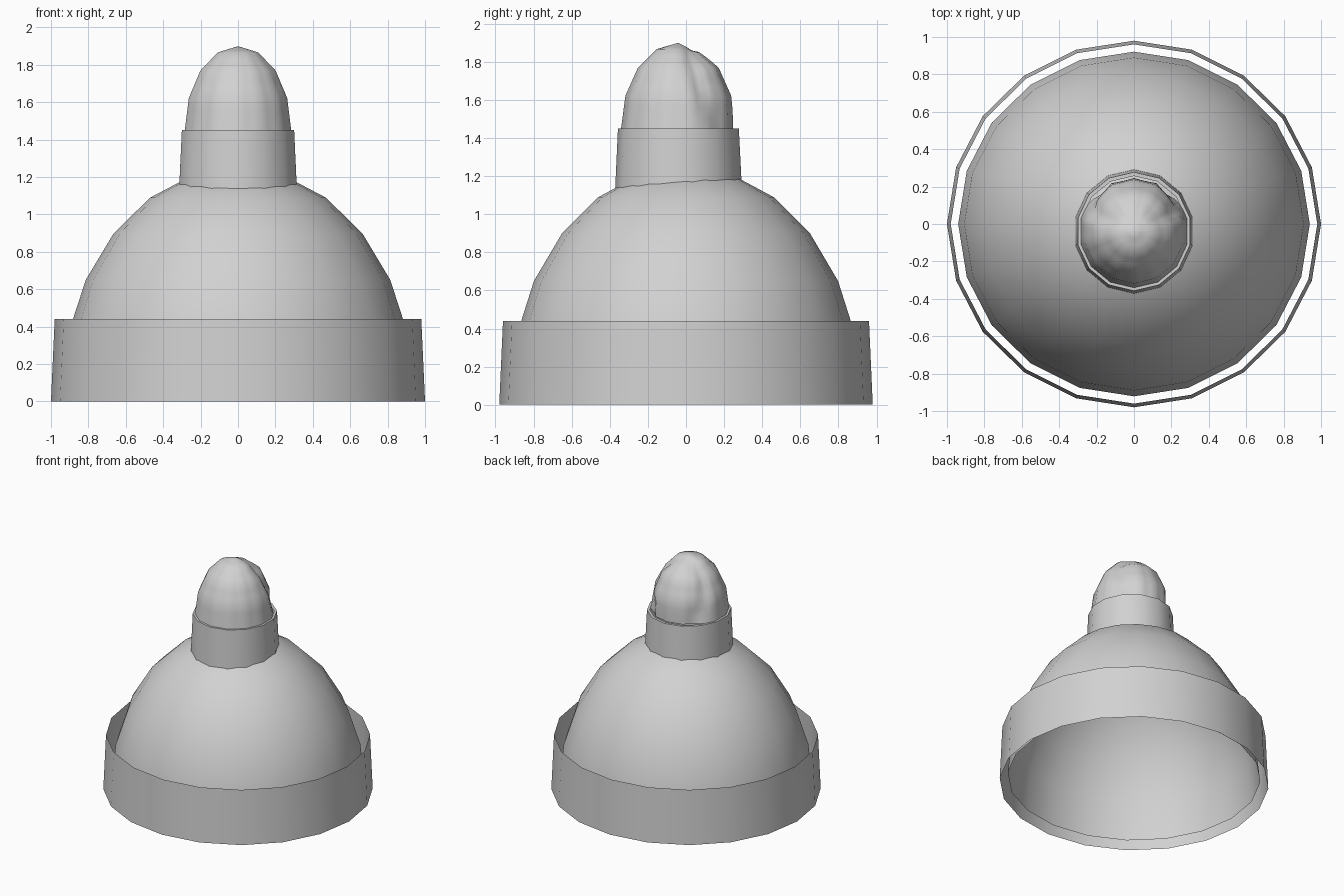
import bpy, bmesh, math

if "Cube" in bpy.data.objects:
    bpy.data.objects.remove(bpy.data.objects["Cube"])

grey = bpy.data.materials.new("light_grey")
grey.diffuse_color = (0.64, 0.64, 0.64, 1)
grey.use_nodes = True
grey.node_tree.nodes["Principled BSDF"].inputs["Base Color"].default_value = grey.diffuse_color


def lathe(name, profile, sides, y_scale=1.0, y_pos=0.0, start=0.0, mold=None):
    """Spin (radius, z) points, listed bottom to top, into a smooth shell."""
    bm = bmesh.new()
    rings = []
    for r, z in profile:
        if r == 0:
            rings.append([bm.verts.new((0, y_pos, z))] * sides)
            continue
        ring = []
        for i in range(sides):
            a = start + 2 * math.pi * i / sides
            ring.append(bm.verts.new((r * math.cos(a), y_pos + r * y_scale * math.sin(a), z)))
        rings.append(ring)
    for low, high in zip(rings, rings[1:]):
        for i in range(sides):
            j = (i + 1) % sides
            loop = [low[i], low[j], high[j], high[i]]
            bm.faces.new(list(dict.fromkeys(loop)))
    if mold:
        mold(bm)
    mesh = bpy.data.meshes.new(name)
    bm.to_mesh(mesh)
    bm.free()
    mesh.materials.append(grey)
    obj = bpy.data.objects.new(name, mesh)
    bpy.context.collection.objects.link(obj)
    bpy.ops.object.select_all(action='DESELECT')
    obj.select_set(True)
    bpy.context.view_layer.objects.active = obj
    bpy.ops.object.shade_smooth_by_angle(angle=math.radians(45))
    return obj


def arc(radius, base, height, steps):
    """Quarter ellipse from the widest ring up to the pole."""
    pts = [(radius * math.cos(math.pi / 2 * k / steps),
            base + height * math.sin(math.pi / 2 * k / steps)) for k in range(steps)]
    return pts + [(0, base + height)]


# Open band around the foot of the dome
lathe("base_ring", [(1.0, 0.0), (0.98, 0.44)], 20, 0.98)

# Hollow main dome
lathe("dome", arc(0.94, 0.05, 1.2, 6), 20, 0.98)


# Collar whose lower edge follows the dome
def slope_bottom(bm):
    for v in bm.verts:
        if v.co.z < 1.2:
            v.co.z += 0.053 * (v.co.y + 0.04)


lathe("neck_collar", [(0.322, 1.15), (0.308, 1.45), (0.288, 1.45)], 14, 1.03, -0.04,
      math.pi / 2, slope_bottom)


# Rounded tip with a wavy fold running over its sides and top
def fold(bm):
    bmesh.ops.subdivide_edges(bm, edges=bm.edges[:], cuts=2, use_grid_fill=True)
    for v in bm.verts:
        x, y, z = v.co
        line = 0.02 + (1.88 - z) * 0.42 + 0.025 * math.cos(x * 14)
        depth = 0.09 * math.exp(-((y - line) / 0.045) ** 2)
        v.co.x *= 1 - depth
        v.co.y -= (y + 0.04) * depth
        v.co.z -= (z - 1.45) * depth * 0.5


lathe("tip", arc(0.292, 1.45, 0.45, 4), 14, 1.03, -0.04, math.pi / 2, fold)
